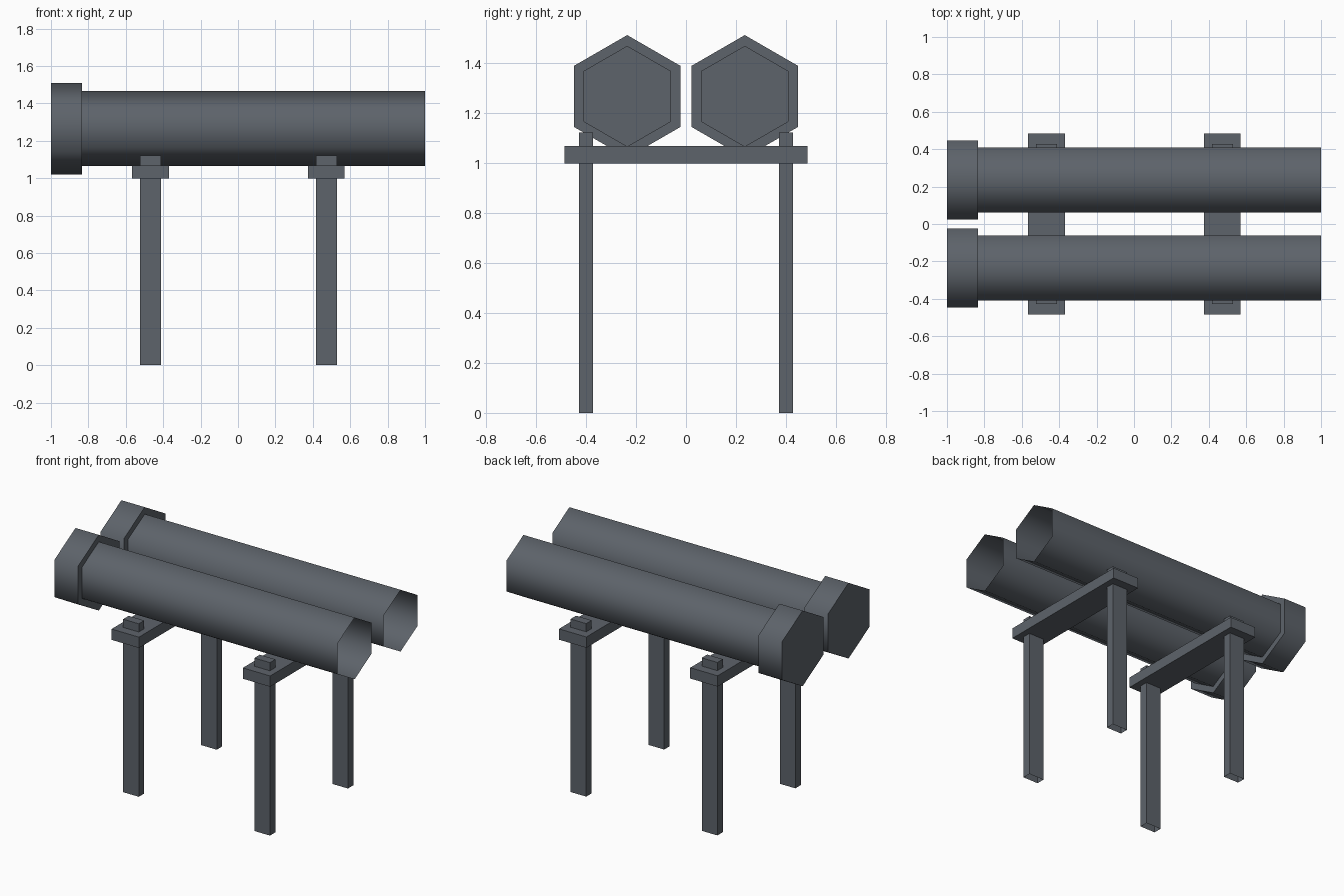
import bpy, bmesh, math

if "Cube" in bpy.data.objects:
    bpy.data.objects.remove(bpy.data.objects["Cube"])

metal = bpy.data.materials.new("dark_blue_grey")
metal.diffuse_color = (0.11, 0.125, 0.145, 1)
metal.use_nodes = True
metal.node_tree.nodes["Principled BSDF"].inputs["Base Color"].default_value = metal.diffuse_color


def finish(name, bm):
    me = bpy.data.meshes.new(name)
    bm.to_mesh(me)
    bm.free()
    me.materials.append(metal)
    ob = bpy.data.objects.new(name, me)
    bpy.context.collection.objects.link(ob)
    return ob


def box(name, x, y, z, open_bottom=False):
    """Box from (min, max) ranges; legs are left open underneath."""
    bm = bmesh.new()
    bmesh.ops.create_cube(bm, size=1)
    for v in bm.verts:
        v.co = [sum(r) / 2 + c * (r[1] - r[0]) for r, c in zip((x, y, z), v.co)]
    if open_bottom:
        bm.normal_update()
        low = [f for f in bm.faces if f.normal.z < -0.9]
        bmesh.ops.delete(bm, geom=low, context='FACES_ONLY')
    return finish(name, bm)


def hex_tube(name, y, z):
    """Six-sided tube: closed wide collar at -x, thin open mouth at +x."""
    bm = bmesh.new()
    rings = []
    for x, r in ((-1, 0.245), (-0.833, 0.245), (-0.833, 0.2), (1, 0.2)):
        angles = [math.radians(60 * i) for i in range(6)]
        rings.append([bm.verts.new((x, y + r * math.sin(a), z + r * math.cos(a)))
                      for a in angles])
    for a, b in zip(rings, rings[1:]):
        for i in range(6):
            j = (i + 1) % 6
            bm.faces.new((a[i], b[i], b[j], a[j]))
    bm.faces.new(rings[0])
    bmesh.ops.recalc_face_normals(bm, faces=bm.faces)
    # the surface is open, so make sure the closed end points towards -x
    bm.normal_update()
    end = next(f for f in bm.faces if all(v.co.x < -0.99 for v in f.verts))
    if end.normal.x > 0:
        bmesh.ops.reverse_faces(bm, faces=bm.faces)
    # smooth round the tube, sharp at the collar steps
    for f in bm.faces:
        f.smooth = True
    for e in bm.edges:
        e.smooth = e.calc_face_angle(0) < math.radians(70)
    return finish(name, bm)


# Two side-by-side tubes
for side, sy in (("front", -1), ("back", 1)):
    hex_tube(side + "_tube", sy * 0.235, 1.265)

# Two trestles, each a crossbeam on two legs that poke through it
for end, cx in (("left", -0.468), ("right", 0.472)):
    box(end + "_crossbeam", (cx - 0.098, cx + 0.098), (-0.485, 0.485), (0.997, 1.067))
    for side, sy in (("front", -1), ("back", 1)):
        cy = sy * 0.399
        box(end + "_" + side + "_leg", (cx - 0.056, cx + 0.056),
            (cy - 0.028, cy + 0.028), (0, 1.12), open_bottom=True)
